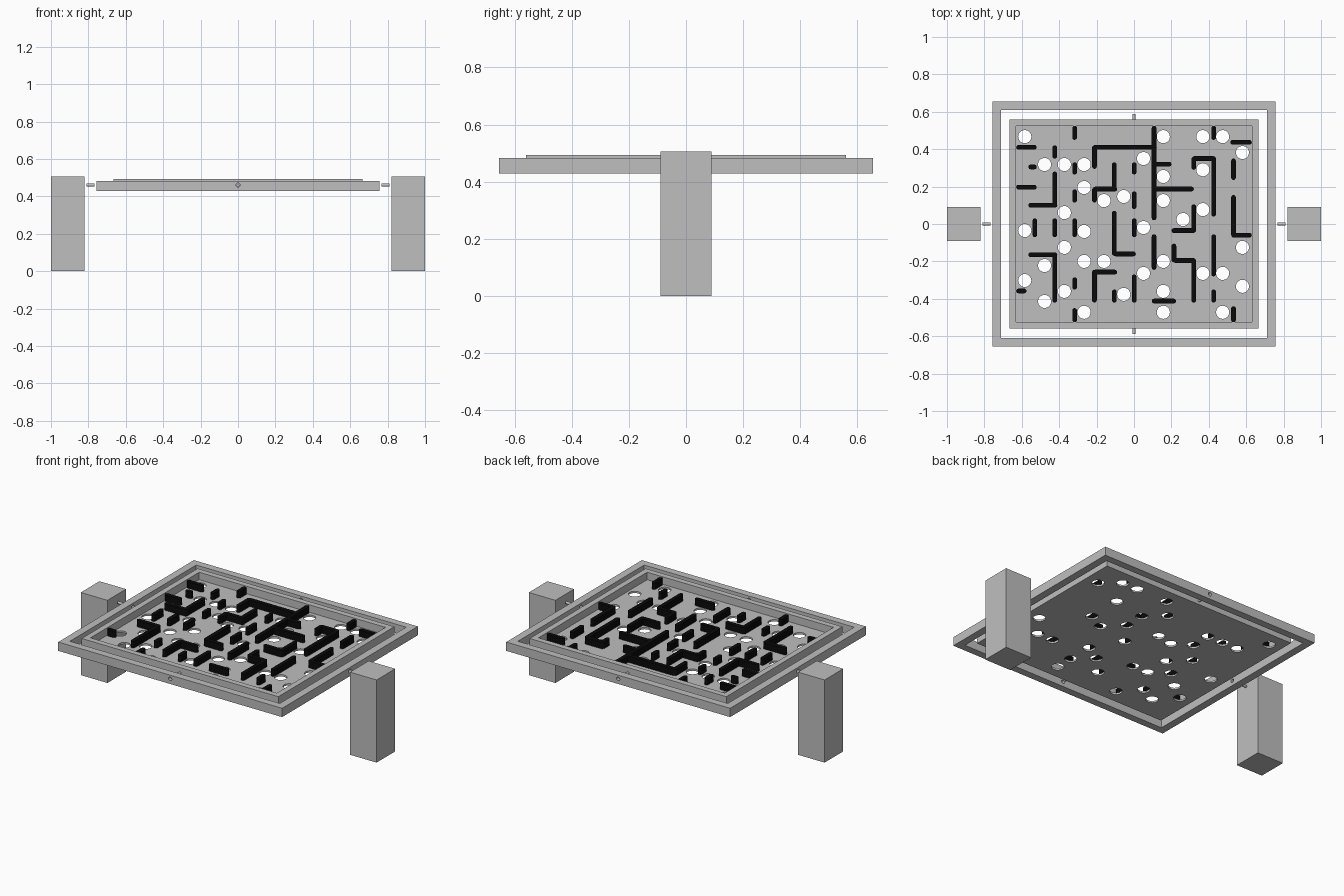
import bpy, bmesh, math
from mathutils import Matrix, Vector

if "Cube" in bpy.data.objects:
    bpy.data.objects.remove(bpy.data.objects["Cube"], do_unlink=True)


def material(name, rgb):
    m = bpy.data.materials.new(name)
    m.use_nodes = True
    m.diffuse_color = (*rgb, 1)
    bsdf = next(n for n in m.node_tree.nodes if n.type == 'BSDF_PRINCIPLED')
    bsdf.inputs["Base Color"].default_value = (*rgb, 1)
    return m


GREY = material("light grey", (0.52, 0.52, 0.52))
BLACK = material("black", (0.003, 0.003, 0.003))


def finish(name, bm, mat):
    bmesh.ops.recalc_face_normals(bm, faces=bm.faces)
    me = bpy.data.meshes.new(name)
    bm.to_mesh(me)
    bm.free()
    me.materials.append(mat)
    ob = bpy.data.objects.new(name, me)
    bpy.context.collection.objects.link(ob)
    return ob


def add_box(bm, x0, x1, y0, y1, z0, z1):
    m = Matrix.Translation(((x0 + x1) / 2, (y0 + y1) / 2, (z0 + z1) / 2))
    bmesh.ops.create_cube(bm, size=1, matrix=m @ Matrix.Diagonal((x1 - x0, y1 - y0, z1 - z0, 1)))


def box(name, *dims, mat=GREY):
    bm = bmesh.new()
    add_box(bm, *dims)
    return finish(name, bm, mat)


def add_rod(bm, a, b, r, sides=24):
    a, b = Vector(a), Vector(b)
    rot = (b - a).to_track_quat('Z', 'Y').to_matrix().to_4x4()
    bmesh.ops.create_cone(bm, cap_ends=True, segments=sides, radius1=r, radius2=r,
                          depth=(b - a).length, matrix=Matrix.Translation((a + b) / 2) @ rot)


def rods(name, spans, r, sides=24):
    bm = bmesh.new()
    for a, b in spans:
        add_rod(bm, a, b, r, sides)
    return finish(name, bm, GREY)


def cut(ob, cutter):
    mod = ob.modifiers.new("cut", 'BOOLEAN')
    mod.operation, mod.solver, mod.object = 'DIFFERENCE', 'EXACT', cutter
    bpy.context.view_layer.objects.active = ob
    bpy.ops.object.modifier_apply(modifier=mod.name)
    bpy.data.objects.remove(cutter, do_unlink=True)


def smooth(ob):
    bpy.ops.object.select_all(action='DESELECT')
    ob.select_set(True)
    bpy.context.view_layer.objects.active = ob
    bpy.ops.object.shade_smooth_by_angle(angle=math.radians(35))


PIVOT = 0.46
FLOOR = 0.447
SIDES = (("left", 1), ("right", -1))

# Support posts with their pivot pins
for label, s in SIDES:
    x0, x1 = sorted((s * 0.82, s * 1.0))
    box(label + "_post", x0, x1, -0.09, 0.09, 0, 0.505)
    smooth(rods(label + "_post_pin", [((s * 0.81, 0, PIVOT), (s * 0.768, 0, PIVOT))], 0.008))

# Outer tilting frame, open in the middle, with pin sockets on each side
frame = box("outer_frame", -0.757, 0.757, -0.655, 0.655, 0.429, 0.483)
cut(frame, box("cutter", -0.71, 0.71, -0.61, 0.61, 0.3, 0.6))
cut(frame, rods("cutter", [((s * 0.66, 0, PIVOT), (s * 0.8, 0, PIVOT)) for s in (-1, 1)]
                + [((0, s * 0.58, PIVOT), (0, s * 0.7, PIVOT)) for s in (-1, 1)], 0.011))

# Inner tray: a rim around a sunken floor
tray = box("maze_tray", -0.665, 0.665, -0.56, 0.56, 0.436, 0.493)
cut(tray, box("cutter", -0.63, 0.63, -0.525, 0.525, FLOOR, 0.6))

# Ball holes through the floor, listed by column from -x to +x
HOLES = [
    (0.467, -0.035, -0.302), (0.318, -0.222, -0.414), (0.318, 0.061, -0.125, -0.36),
    (0.318, 0.195, -0.04, -0.2, -0.472), (0.125, -0.2), (0.147, -0.376),
    (0.35, -0.019, -0.264), (0.467, 0.254, 0.125, -0.2, -0.36, -0.472), (0.024,),
    (0.467, 0.29, 0.077, -0.264), (0.467, -0.264, -0.472), (0.382, -0.125, -0.333),
]
spans = [((-0.584 + 0.1058 * i, y, 0.4), (-0.584 + 0.1058 * i, y, 0.475))
         for i, ys in enumerate(HOLES) for y in ys]
cut(tray, rods("cutter", spans, 0.035, 32))
smooth(tray)
smooth(frame)

# Pins joining the tray to the outer frame
for label, s in (("front", -1), ("back", 1)):
    smooth(rods(label + "_tray_pin", [((0, s * 0.55, PIVOT), (0, s * 0.588, PIVOT))], 0.008))

# Maze walls running front to back: (start, end) pairs by column
UPRIGHT = [
    [(-0.07, 0.03)],
    [(0.35, 0.42), (0.09, 0.28), (-0.07, 0.03), (-0.42, -0.155)],
    [(0.45, 0.525), (0.265, 0.33), (0.115, 0.185), (-0.07, 0.03), (-0.35, -0.285), (-0.525, -0.45)],
    [(0.295, 0.42), (0.115, 0.195), (-0.42, -0.245)],
    [(0.175, 0.33), (-0.17, 0.07), (-0.42, -0.35)],
    [(0.265, 0.33), (0.08, 0.175), (-0.07, 0.03), (-0.42, -0.27)],
    [(0.02, 0.525), (-0.245, -0.055)],
    [(-0.205, -0.105)],
    [(0.29, 0.36), (-0.045, 0.105), (-0.42, -0.185)],
    [(0.45, 0.525), (0.04, 0.36), (-0.28, -0.055), (-0.42, -0.35)],
    [(0.235, 0.35), (-0.07, 0.155), (-0.525, -0.44)],
]
# Maze walls running side to side: (y, start, end)
CROSS = [
    (0.41, -0.63, -0.52), (0.305, -0.565, -0.52), (0.197, -0.63, -0.52), (0.1, -0.565, -0.41),
    (0.41, -0.22, 0.122), (0.32, 0.1, 0.2), (0.187, 0.1, 0.32), (0.187, -0.22, -0.09),
    (0.437, 0.515, 0.63), (0.35, 0.31, 0.437), (-0.06, 0.52, 0.63), (-0.035, 0.2, 0.33),
    (-0.165, -0.565, -0.41), (-0.16, -0.11, 0.01), (-0.195, 0.209, 0.33),
    (-0.257, -0.22, -0.09), (-0.358, -0.63, -0.575), (-0.412, 0.095, 0.225),
]
R = 0.0125
TOP = 0.487


def wall(name, a, b):
    """Upright wall with rounded ends between two floor points."""
    a, b = Vector(a), Vector(b)
    d = (b - a).normalized()
    a, b = a + d * R, b - d * R
    ang = math.atan2(d.y, d.x)
    bm = bmesh.new()
    ring = []
    for c, start in ((b, -90), (a, 90)):
        for k in range(9):
            t = ang + math.radians(start + k * 22.5)
            ring.append(bm.verts.new((c.x + R * math.cos(t), c.y + R * math.sin(t), FLOOR - 0.001)))
    base = bm.faces.new(ring)
    top = bmesh.ops.extrude_face_region(bm, geom=[base])["geom"]
    bmesh.ops.translate(bm, vec=(0, 0, TOP - FLOOR + 0.001),
                        verts=[v for v in top if isinstance(v, bmesh.types.BMVert)])
    smooth(finish(name, bm, BLACK))


for i, pairs in enumerate(UPRIGHT):
    x = -0.53 + 0.1062 * i
    for y0, y1 in pairs:
        wall("maze_wall_lengthwise", (x, y0), (x, y1))
for y, x0, x1 in CROSS:
    wall("maze_wall_crosswise", (x0, y), (x1, y))
